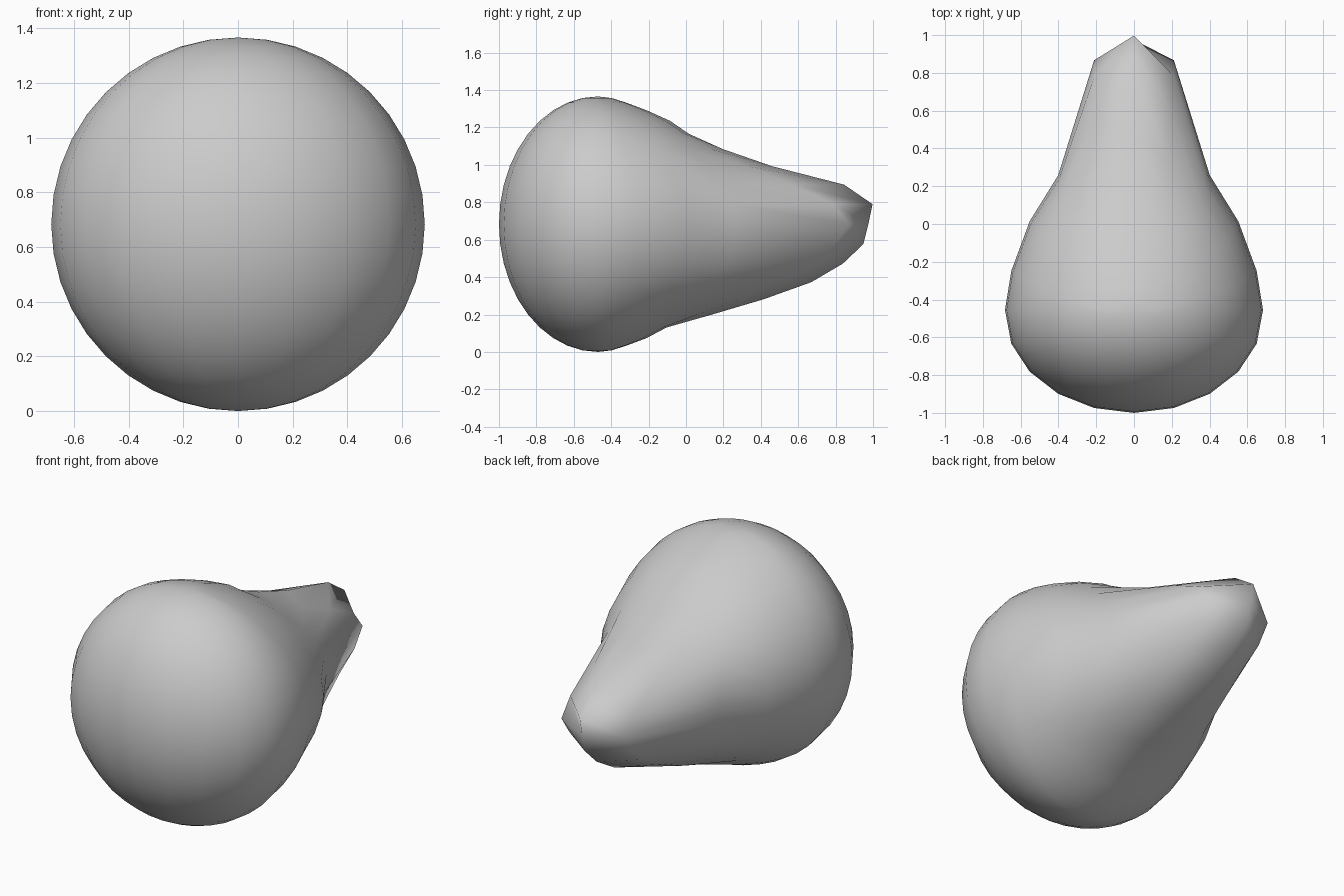
import bpy, bmesh
from math import sqrt

if "Cube" in bpy.data.objects:
    bpy.data.objects.remove(bpy.data.objects["Cube"])

R = 0.683          # radius of the round body
Y0 = -0.47         # widest section

# Back-half outlines: (distance from axis, y) seen above, beside and below the axis
TOP = [(0, .975), (.105, 1.0), (.21, .85), (.31, .46), (.40, .20), (.48, .02),
       (.55, -.08), (.605, -.20), (.65, -.32), (.675, -.40), (R, Y0)]
SIDE = [(0, .975), (.21, .87), (.31, .56), (.40, .26), (.48, .14), (.55, .02),
        (.61, -.12), (.65, -.25), (.675, -.38), (R, -.455)]
BOTTOM = [(0, .975), (.105, .95), (.21, .84), (.31, .67), (.40, .42), (.48, .15),
          (.55, -.10), (.605, -.20), (.65, -.32), (.675, -.40), (R, Y0)]


def sample(curve, r):
    for (r0, y0), (r1, y1) in zip(curve, curve[1:]):
        if r <= r1:
            return y0 + (y1 - y0) * (r - r0) / (r1 - r0)
    return curve[-1][1]


# Pear-shaped body: a sphere with its back half drawn out to a blunt tip
bm = bmesh.new()
bmesh.ops.create_uvsphere(bm, u_segments=20, v_segments=20, radius=R)
for v in bm.verts:
    x, y, z = v.co
    if y < 1e-4 and (y < -1e-4 or abs(z) > R - 1e-4):
        v.co.y = Y0 + y * 0.53 / R
    else:
        r = sqrt(x * x + z * z)
        w = (z / r) ** 2 if r > 1e-5 else 0
        v.co.y = w * sample(TOP if z > 0 else BOTTOM, r) + (1 - w) * sample(SIDE, r)
    v.co.z += R
for f in bm.faces:
    f.smooth = True
mesh = bpy.data.meshes.new("pear_body")
bm.to_mesh(mesh)
bm.free()
body = bpy.data.objects.new("pear_body", mesh)
bpy.context.collection.objects.link(body)
